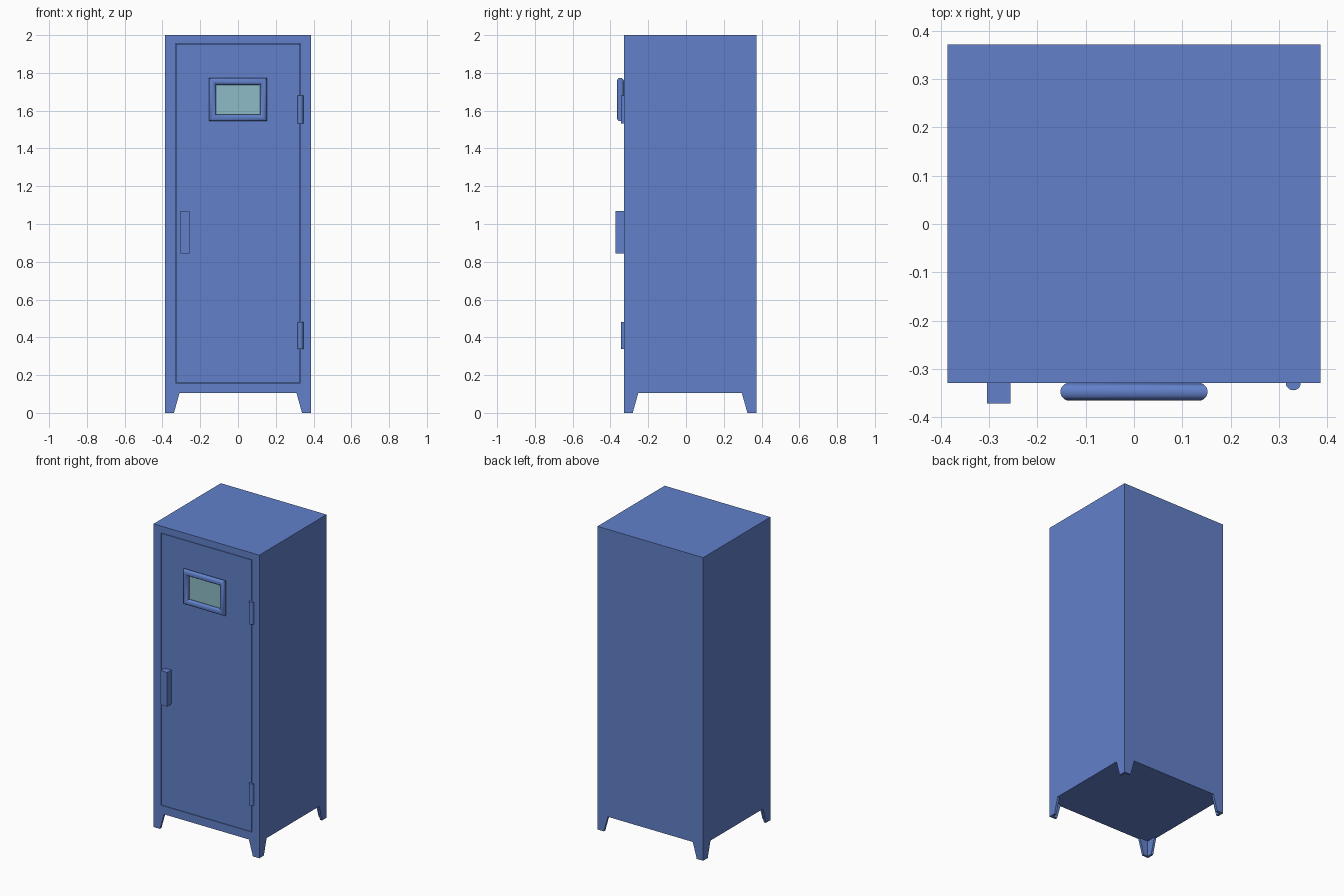
import bpy, bmesh, math
from mathutils import Matrix, Vector

if "Cube" in bpy.data.objects:
    bpy.data.objects.remove(bpy.data.objects["Cube"])


def material(name, rgb):
    m = bpy.data.materials.new(name)
    m.diffuse_color = (*rgb, 1)
    m.use_nodes = True
    m.node_tree.nodes["Principled BSDF"].inputs["Base Color"].default_value = m.diffuse_color
    return m


BLUE = material("locker blue", (0.122, 0.219, 0.591))
GLASS = material("window teal", (0.27, 0.50, 0.57))


def finish(name, bm, mat, smooth=False):
    bmesh.ops.recalc_face_normals(bm, faces=bm.faces)
    me = bpy.data.meshes.new(name)
    bm.to_mesh(me)
    bm.free()
    me.materials.append(mat)
    ob = bpy.data.objects.new(name, me)
    bpy.context.collection.objects.link(ob)
    if smooth:
        bpy.ops.object.select_all(action='DESELECT')
        ob.select_set(True)
        bpy.context.view_layer.objects.active = ob
        bpy.ops.object.shade_smooth_by_angle(angle=math.radians(40))
    return ob


def box_mesh(lo, hi):
    bm = bmesh.new()
    lo, hi = Vector(lo), Vector(hi)
    size = hi - lo
    bmesh.ops.create_cube(bm, size=1, matrix=Matrix.Translation((lo + hi) / 2)
                          @ Matrix.Diagonal((*size, 1)))
    return bm


X, YF, YB, ZB, ZT = 0.386, -0.329, 0.372, 0.104, 2.0

# Cabinet body with a shallow door recess in the front
bm = box_mesh((-X, YF, ZB), (X, YB, ZT))
bm.normal_update()
front = min(bm.faces, key=lambda f: f.calc_center_median().y)
bmesh.ops.inset_region(bm, faces=[front], thickness=0.054, use_even_offset=True)
for v in front.verts:
    if v.co.z > 1:
        v.co.z = 1.955
new = bmesh.ops.extrude_face_region(bm, geom=[front])
for v in [g for g in new["geom"] if isinstance(g, bmesh.types.BMVert)]:
    v.co.y += 0.02
if front.is_valid:
    bmesh.ops.delete(bm, geom=[front], context='FACES_ONLY')
finish("cabinet_body", bm, BLUE)

# Flush door, leaving a narrow gap all round
finish("door", box_mesh((-0.329, YF, 0.161), (0.329, YF + 0.021, 1.952)), BLUE)

# Tapered folded-sheet feet at the four corners
T = 0.015
for sx, side in ((-1, "left"), (1, "right")):
    for y0, sy, end in ((YF, 1, "front"), (YB, -1, "back")):
        bm = bmesh.new()
        rings = []
        for z, w in ((0, 0.047), (ZB, 0.076)):
            prof = [(0, 0), (w, 0), (w, T), (T, T), (T, w), (0, w)]
            rings.append([bm.verts.new((sx * (X - a), y0 + sy * b, z)) for a, b in prof])
        for i in range(6):
            j = (i + 1) % 6
            bm.faces.new((rings[0][i], rings[0][j], rings[1][j], rings[1][i]))
        for r in rings:
            bm.faces.new(r)
        finish(f"{end}_{side}_foot", bm, BLUE)

# Rounded, mitred window frame
bm = bmesh.new()
R, N = 0.0185, 20
zc, hx, hz = 1.659, 0.134, 0.0965
loops = []
for cx, cz in ((-1, -1), (1, -1), (1, 1), (-1, 1)):
    ring = []
    for k in range(N):
        a = 2 * math.pi * k / N
        o = R * math.cos(a)
        ring.append(bm.verts.new((cx * (hx + o), -0.3475 + R * math.sin(a), zc + cz * (hz + o))))
    loops.append(ring)
for c in range(4):
    p, q = loops[c], loops[(c + 1) % 4]
    for k in range(N):
        m = (k + 1) % N
        bm.faces.new((p[k], p[m], q[m], q[k]))
finish("window_frame", bm, BLUE, True)

# Window pane
finish("window_pane", box_mesh((-0.128, YF - 0.005, 1.57), (0.128, YF + 0.002, 1.75)), GLASS)

# Door handle
finish("door_handle", box_mesh((-0.305, -0.372, 0.845), (-0.256, YF + 0.002, 1.07)), BLUE)

# Hinge barrels
for name, z0, z1 in (("upper_hinge", 1.533, 1.68), ("lower_hinge", 0.337, 0.482)):
    bm = bmesh.new()
    bmesh.ops.create_cone(bm, cap_ends=True, segments=20, radius1=0.0155, radius2=0.0155,
                          depth=z1 - z0,
                          matrix=Matrix.Translation((0.33, YF, (z0 + z1) / 2)))
    finish(name, bm, BLUE, True)
